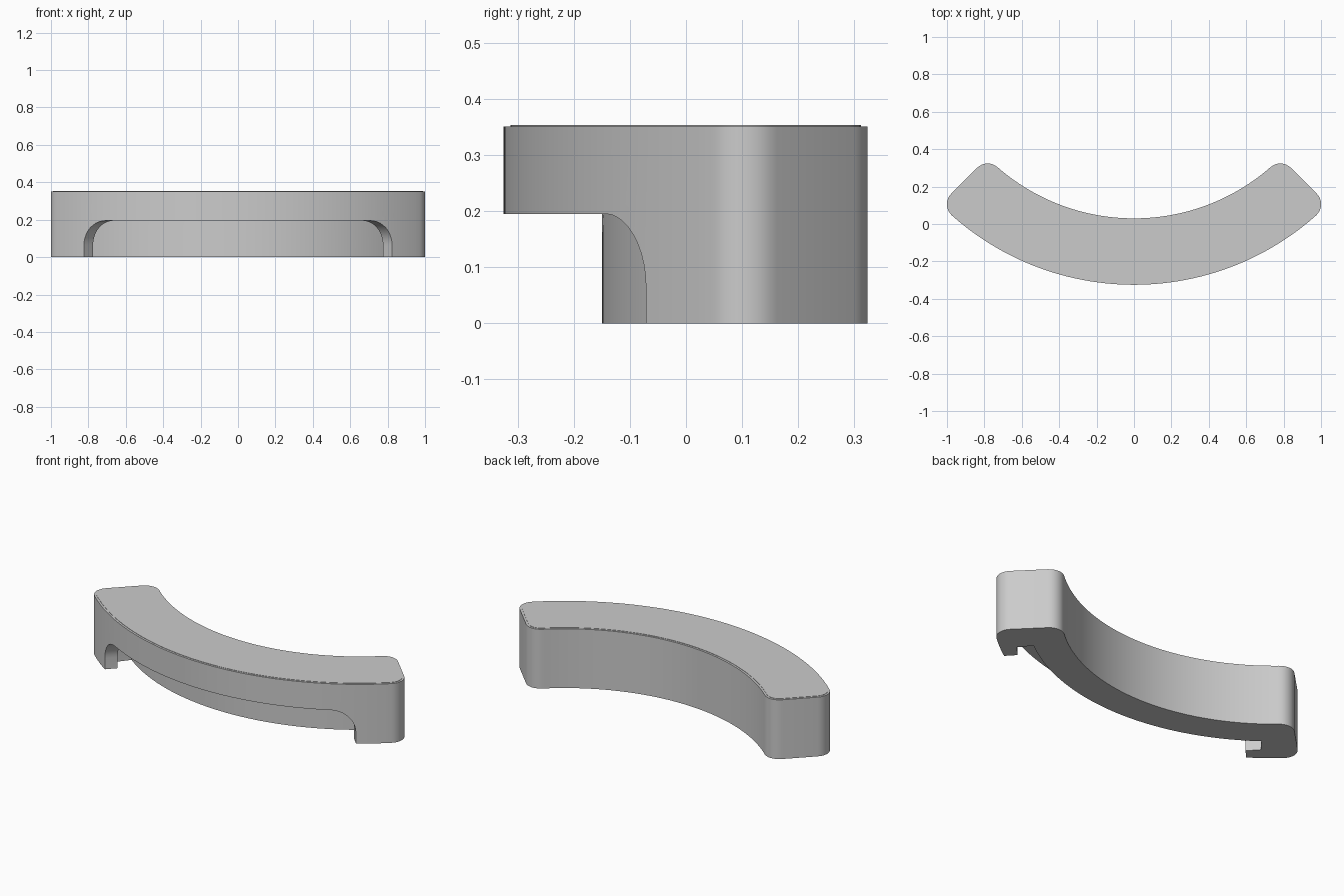
import bpy, bmesh, math
from mathutils import Vector, Matrix

if "Cube" in bpy.data.objects:
    bpy.data.objects.remove(bpy.data.objects["Cube"])

CY = 1.139                      # centre of the bench curve
R_IN, R_OUT = 1.109, 1.464      # inner and outer plan radii
R_WALL = 1.289                  # recessed front wall radius
FILLET = 0.08
HEIGHT, NOTCH_H = 0.351, 0.195

grey = bpy.data.materials.new("light_grey")
grey.diffuse_color = (0.6, 0.6, 0.6, 1)
grey.use_nodes = True
grey.node_tree.nodes["Principled BSDF"].inputs["Base Color"].default_value = grey.diffuse_color


def arc(c, r, a0, a1, n):
    return [Vector((c[0] + r * math.cos(a0 + (a1 - a0) * i / n),
                    c[1] + r * math.sin(a0 + (a1 - a0) * i / n))) for i in range(n + 1)]


def mirrored(half):
    """Close a right half outline that starts and ends on x = 0."""
    return half + [Vector((-p.x, p.y)) for p in reversed(half[1:-1])]


def bench_outline(inset):
    """Ring sector with 45 degree ends and rounded corners."""
    c = Vector((0, CY))
    u, n = Vector((1, -1)).normalized(), Vector((1, 1)).normalized()

    def corner(r):
        return c + u * math.sqrt(r * r - FILLET ** 2) - n * FILLET

    co, ci = corner(R_OUT - FILLET), corner(R_IN + FILLET)
    ao = math.atan2(co.y - CY, co.x)
    ai = math.atan2(ci.y - CY, ci.x)
    r = FILLET - inset
    half = arc(c, R_OUT - inset, -math.pi / 2, ao, 32)[:-1]
    half += arc(co, r, ao, math.pi / 4, 8)
    half += arc(ci, r, math.pi / 4, ai + math.pi, 8)
    half += arc(c, R_IN + inset, ai, -math.pi / 2, 32)[1:]
    half[0].x = half[-1].x = 0
    return mirrored(half)


def loft(name, layers):
    """Stack of (outline, z) loops with capped ends."""
    bm = bmesh.new()
    loops = [[bm.verts.new((p.x, p.y, z)) for p in pts] for pts, z in layers]
    for a, b in zip(loops, loops[1:]):
        for i in range(len(a)):
            j = (i + 1) % len(a)
            bm.faces.new((a[i], a[j], b[j], b[i]))
    bm.faces.new(list(reversed(loops[0])))
    bm.faces.new(loops[-1])
    bmesh.ops.recalc_face_normals(bm, faces=bm.faces[:])
    me = bpy.data.meshes.new(name)
    bm.to_mesh(me)
    bm.free()
    me.materials.append(grey)
    ob = bpy.data.objects.new(name, me)
    bpy.context.collection.objects.link(ob)
    return ob


def notch_outline(d):
    """Front recess with stepped side walls, narrowed by distance d."""
    c = Vector((0, CY))
    wall_a = math.asin(0.775 / R_WALL)
    side = [(0.99, -0.24), (0.822, -0.07), (0.775, -0.02), (0.83, 0.04),
            (R_WALL * math.sin(wall_a), CY - R_WALL * math.cos(wall_a))]
    rot = Matrix.Rotation(-d / 1.4, 2)
    side = [c + rot @ (Vector(p) - c) for p in side]
    e, w = side[0] - c, side[-1] - c
    half = arc(c, e.length, -math.pi / 2, math.atan2(e.y, e.x), 24)[:-1]
    half += side
    half += arc(c, R_WALL, math.atan2(w.y, w.x), -math.pi / 2, 32)[1:]
    half[0].x = half[-1].x = 0
    return mirrored(half)


def activate(ob):
    bpy.ops.object.select_all(action='DESELECT')
    ob.select_set(True)
    bpy.context.view_layer.objects.active = ob


# bench body
body = loft("bench_body", [(bench_outline(0), 0), (bench_outline(0), HEIGHT)])

# front recess with rounded upper corners
R = 0.13
layers = [(notch_outline(0), -0.05)]
for k in range(11):
    t = math.pi / 2 * k / 10
    layers.append((notch_outline(R * (1 - math.cos(t))), NOTCH_H - R + R * math.sin(t)))
cutter = loft("recess_cutter", layers)
cutter.hide_render = True

mod = body.modifiers.new("recess", 'BOOLEAN')
mod.operation = 'DIFFERENCE'
mod.solver = 'EXACT'
mod.object = cutter
activate(body)
bpy.ops.object.modifier_apply(modifier="recess")
bpy.data.objects.remove(cutter, do_unlink=True)
bpy.ops.object.shade_smooth_by_angle(angle=math.radians(30))

# thin seat panel on top
panel = loft("seat_panel", [(bench_outline(0.012), HEIGHT - 0.001), (bench_outline(0.012), HEIGHT + 0.002)])
activate(panel)
bpy.ops.object.shade_smooth_by_angle(angle=math.radians(30))
